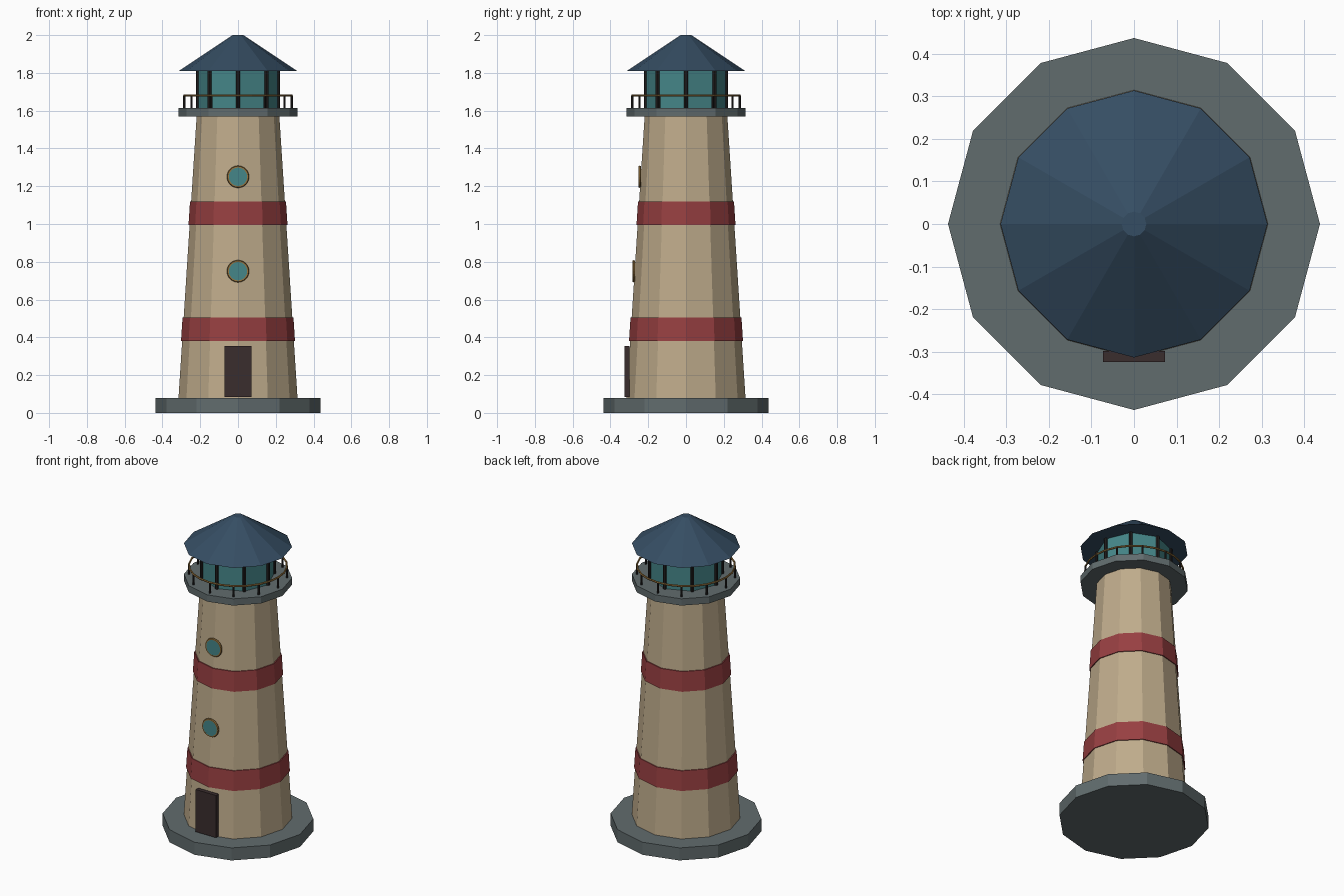
import bpy
from math import radians, sin, cos, pi

cube = bpy.data.objects.get("Cube")
if cube:
    bpy.data.objects.remove(cube)


def material(name, r, g, b):
    m = bpy.data.materials.new(name)
    m.use_nodes = True
    m.diffuse_color = (r, g, b, 1)
    m.node_tree.nodes["Principled BSDF"].inputs["Base Color"].default_value = (r, g, b, 1)
    return m


STONE = material("grey stone", 0.12, 0.15, 0.155)
PLASTER = material("sand plaster", 0.52, 0.41, 0.26)
RED = material("red paint", 0.31, 0.05, 0.053)
NAVY = material("navy roof", 0.036, 0.075, 0.125)
GLASS = material("teal glass", 0.06, 0.24, 0.25)
IRON = material("dark iron", 0.02, 0.017, 0.017)
WOOD = material("dark wood", 0.042, 0.026, 0.027)
BRASS = material("brass", 0.32, 0.18, 0.05)

SIDES = 12
TOWER_BOTTOM, TOWER_TOP = 0.08, 1.57


def finish(name, mat):
    ob = bpy.context.object
    ob.name = name
    ob.data.materials.append(mat)
    return ob


def frustum(name, mat, z0, z1, r0, r1, sides=SIDES, x=0, y=0):
    bpy.ops.mesh.primitive_cone_add(vertices=sides, radius1=r0, radius2=r1,
                                    depth=z1 - z0, location=(x, y, (z0 + z1) / 2))
    return finish(name, mat)


def tower_radius(z):
    return 0.315 + (0.219 - 0.315) * (z - TOWER_BOTTOM) / (TOWER_TOP - TOWER_BOTTOM)


def ring_of_posts(name, mat, count, ring, radius, z0, z1):
    for i in range(count):
        a = 2 * pi * i / count
        frustum(f"{name}_{i + 1}", mat, z0, z1, radius, radius, 8,
                ring * sin(a), ring * cos(a))


# Foundation and tapered tower
frustum("foundation", STONE, 0, TOWER_BOTTOM, 0.4375, 0.4375)
frustum("tower", PLASTER, TOWER_BOTTOM, TOWER_TOP,
        tower_radius(TOWER_BOTTOM), tower_radius(TOWER_TOP))

# Painted bands
for name, z0, z1 in (("lower_band", 0.38, 0.505), ("upper_band", 0.995, 1.12)):
    frustum(name, RED, z0, z1, tower_radius(z0) + 0.006, tower_radius(z1) + 0.006)

# Gallery with railing
frustum("gallery", STONE, TOWER_TOP, 1.613, 0.314, 0.314)
ring_of_posts("railing_post", IRON, 12, 0.284, 0.006, 1.61, 1.68)
bpy.ops.mesh.primitive_torus_add(major_segments=24, minor_segments=6, major_radius=0.284,
                                 minor_radius=0.006, location=(0, 0, 1.68))
finish("railing", BRASS)

# Lantern room and roof
frustum("lantern_glass", GLASS, 1.61, 1.815, 0.212, 0.212, 8)
ring_of_posts("lantern_bar", IRON, 8, 0.212, 0.011, 1.61, 1.815)
frustum("roof", NAVY, 1.81, 2.0, 0.314, 0.029)

# Door
bpy.ops.mesh.primitive_cube_add(size=1, location=(0, -0.312, 0.22))
bpy.context.object.scale = (0.145, 0.026, 0.27)
finish("door", WOOD)

# Round windows
for name, z in (("lower_window", 0.75), ("upper_window", 1.25)):
    y = -tower_radius(z) - 0.005
    turn = (radians(90), 0, 0)
    bpy.ops.mesh.primitive_cylinder_add(vertices=24, radius=0.052, depth=0.012,
                                        location=(0, y, z), rotation=turn)
    finish(name + "_glass", GLASS)
    bpy.ops.mesh.primitive_torus_add(major_segments=24, minor_segments=6, major_radius=0.052,
                                     minor_radius=0.007, location=(0, y, z), rotation=turn)
    finish(name + "_frame", BRASS)
